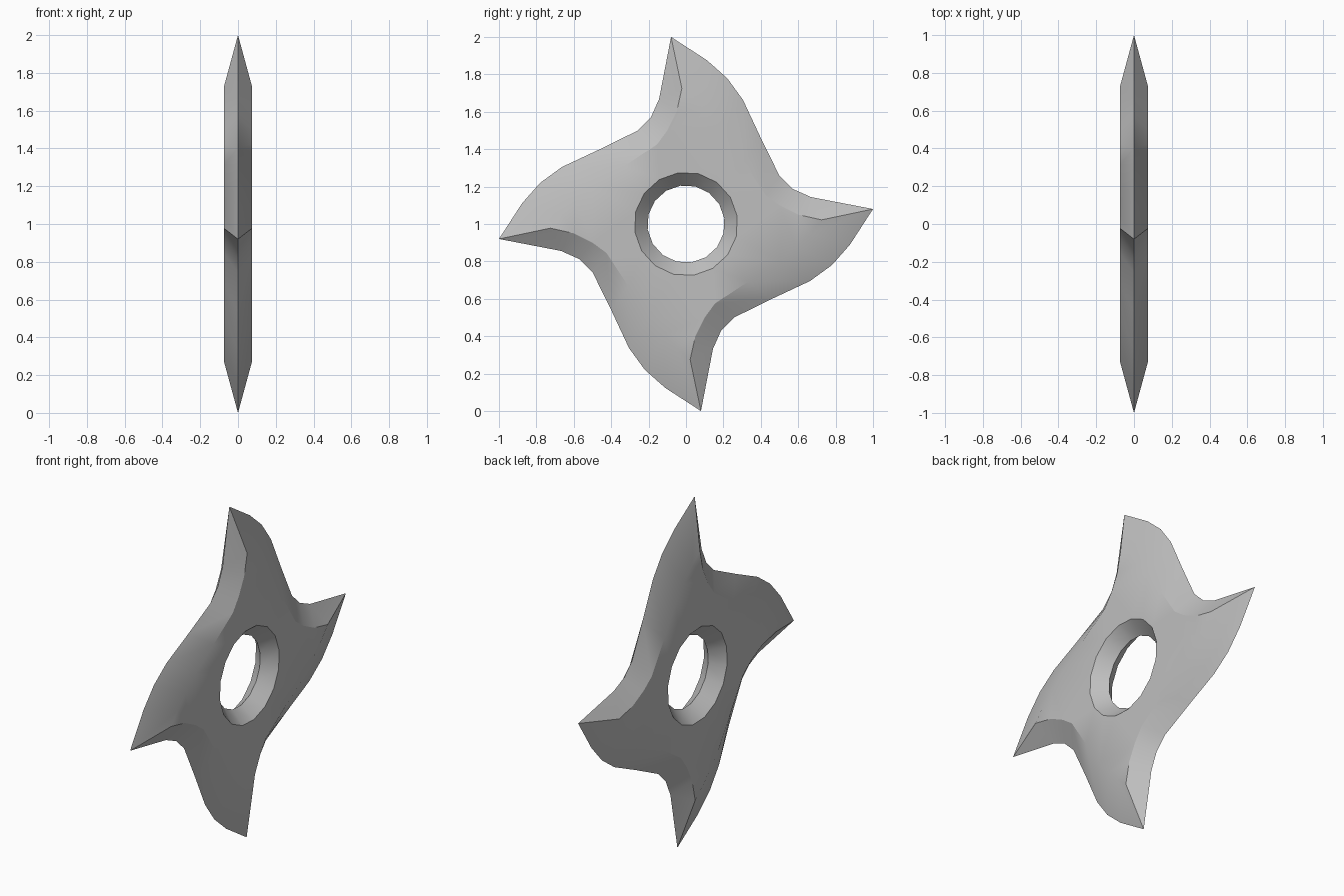
import bpy, bmesh, math

cube = bpy.data.objects.get("Cube")
if cube:
    bpy.data.objects.remove(cube, do_unlink=True)

HALF = 0.075      # half thickness of the plate
CENTRE_Z = 1.0
HOLE_SIDES = 16

# One arm, clockwise from its tip: sharp edge (y, z) and matching flat-face rim (y, z)
EDGE = [(-0.08, 1.0), (0.11, 0.877), (0.22, 0.78), (0.305, 0.663),
        (0.40, 0.46), (0.50, 0.257), (0.572, 0.187), (0.668, 0.144)]
RIM = [(-0.022, 0.725), (0.05, 0.665), (0.12, 0.59), (0.20, 0.50),
       (0.31, 0.33), (0.425, 0.155), (0.50, 0.10), (0.60, 0.05)]


def four_arms(arm):
    """Repeat one arm's points by quarter turns."""
    points = []
    for _ in range(4):
        points += arm
        arm = [(z, -y) for y, z in arm]
    return points


def circle(radius):
    angles = [math.radians(98.5) - k * math.tau / HOLE_SIDES for k in range(HOLE_SIDES)]
    return [(radius * math.cos(a), radius * math.sin(a)) for a in angles]


def add_ring(bm, points, x):
    return [bm.verts.new((x, y, z + CENTRE_Z)) for y, z in points]


def add_strip(bm, a, b):
    for i in range(len(a)):
        j = (i + 1) % len(a)
        bm.faces.new((a[i], a[j], b[j], b[i]))


def ring_edges(bm, ring):
    return [bm.edges.get((ring[i - 1], ring[i])) for i in range(len(ring))]


bm = bmesh.new()
edge = add_ring(bm, four_arms(EDGE), 0)
ridge = add_ring(bm, circle(0.207), 0)

for x in (HALF, -HALF):
    rim = add_ring(bm, four_arms(RIM), x)
    hole = add_ring(bm, circle(0.277), x)
    add_strip(bm, edge, rim)       # ground blade bevel
    add_strip(bm, hole, ridge)     # tapered hole wall
    bmesh.ops.triangle_fill(bm, edges=ring_edges(bm, rim) + ring_edges(bm, hole),
                            use_beauty=True, normal=(x, 0, 0))

bmesh.ops.recalc_face_normals(bm, faces=bm.faces)
mesh = bpy.data.meshes.new("throwing_star")
bm.to_mesh(mesh)
bm.free()

# Steel
steel = bpy.data.materials.new("grey_steel")
steel.use_nodes = True
colour = (0.52, 0.52, 0.52, 1)
steel.diffuse_color = colour
steel.node_tree.nodes["Principled BSDF"].inputs["Base Color"].default_value = colour
mesh.materials.append(steel)

star = bpy.data.objects.new("throwing_star", mesh)
bpy.context.collection.objects.link(star)
bpy.ops.object.select_all(action="DESELECT")
star.select_set(True)
bpy.context.view_layer.objects.active = star
bpy.ops.object.shade_smooth_by_angle(angle=math.radians(30))
